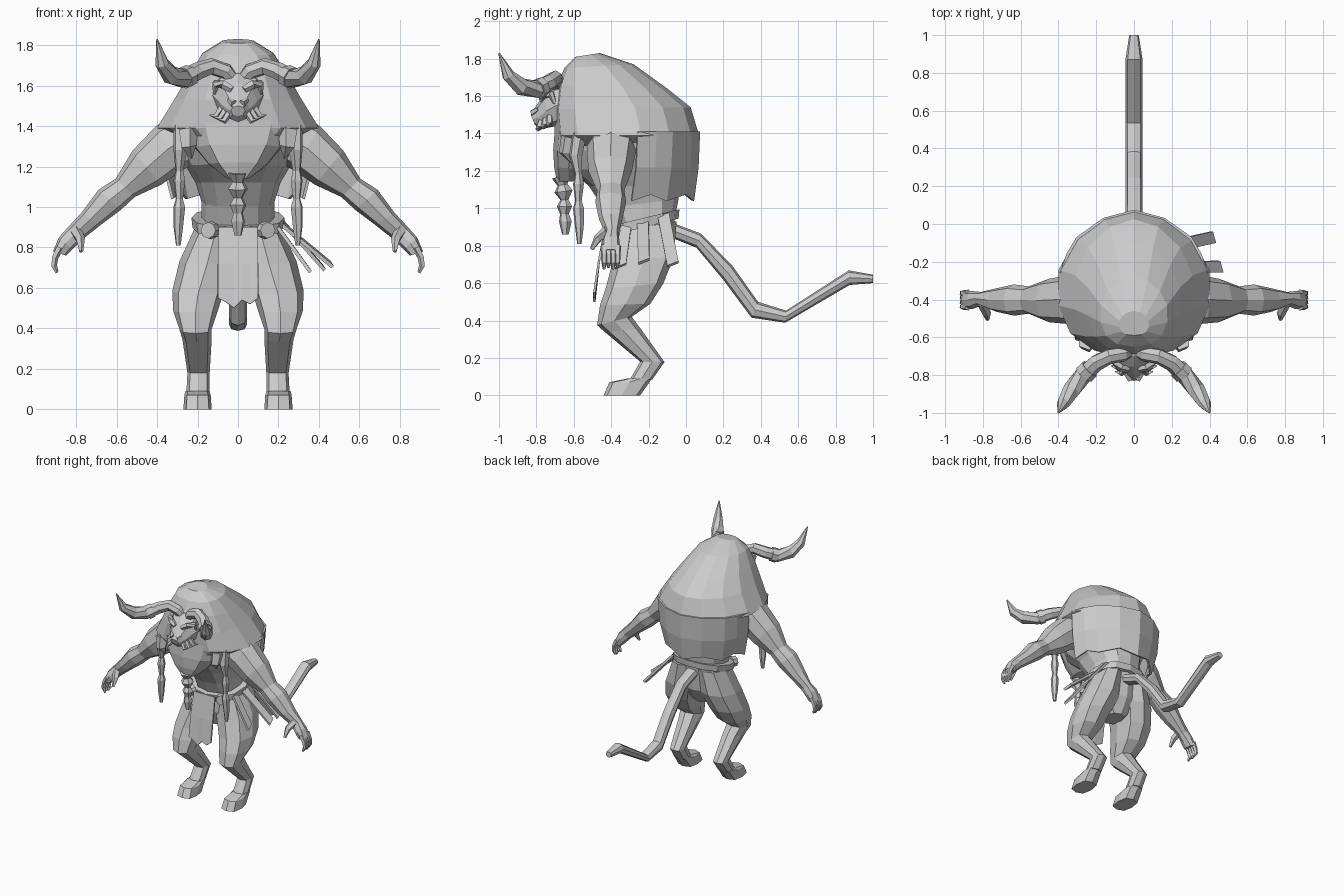
import bpy, bmesh, math
from mathutils import Vector as V


def finish(name, bm, mirror=False, thick=0):
    bmesh.ops.recalc_face_normals(bm, faces=bm.faces)
    me = bpy.data.meshes.new(name)
    bm.to_mesh(me)
    bm.free()
    ob = bpy.data.objects.new(name, me)
    bpy.context.collection.objects.link(ob)
    if thick:
        m = ob.modifiers.new("thickness", 'SOLIDIFY')
        m.thickness, m.offset = thick, 0
    if mirror:
        ob.modifiers.new("mirror", 'MIRROR')
    return ob


def loft(name, rings, n=8, p=0.85, mirror=False, p_back=None):
    """Skin closed rings given as (centre, half axis u, half axis v)."""
    bm = bmesh.new()
    loops = []
    for c, u, v in rings:
        loop = []
        for i in range(n):
            s, k = math.sin(2 * math.pi * i / n), math.cos(2 * math.pi * i / n)
            e = p_back if p_back and k > 0 else p
            s, k = [math.copysign(abs(q) ** e, q) if abs(q) > 1e-6 else 0 for q in (s, k)]
            loop.append(bm.verts.new(c + u * s + v * k))
        loops.append(loop)
    for a, b in zip(loops, loops[1:]):
        for i in range(n):
            j = (i + 1) % n
            bm.faces.new((a[i], a[j], b[j], b[i]))
    bm.faces.new(loops[0])
    bm.faces.new(loops[-1])
    return finish(name, bm, mirror)


def side_loft(name, secs, n=8, p=0.85, mirror=False, p_back=None):
    """Sections (x0, x1, front y, front z, back y, back z)."""
    rings = []
    for x0, x1, ya, za, yb, zb in secs:
        rings.append((V(((x0 + x1) / 2, (ya + yb) / 2, (za + zb) / 2)),
                      V(((x1 - x0) / 2, 0, 0)), V((0, (yb - ya) / 2, (zb - za) / 2))))
    return loft(name, rings, n, p, mirror, p_back)


def body(name, secs, n=8, p=0.85, p_back=None):
    """Symmetric sections (half width, front y, front z, back y, back z)."""
    return side_loft(name, [(-s[0], *s) for s in secs], n, p, False, p_back)


def tube(name, pts, n=6, mirror=True):
    """Tapered tube through (x, y, z, radius)."""
    P = [V(q[:3]) for q in pts]
    rings = []
    for i, q in enumerate(pts):
        t = (P[min(i + 1, len(P) - 1)] - P[max(i - 1, 0)]).normalized()
        u = t.cross(V((0.25, 1, 0.15))).normalized()
        rings.append((P[i], u * q[3], t.cross(u) * q[3]))
    return loft(name, rings, n, 1, mirror)


def sheet(name, rows, thick, mirror=False):
    bm = bmesh.new()
    g = [[bm.verts.new(q) for q in r] for r in rows]
    for a, b in zip(g, g[1:]):
        for i in range(len(a) - 1):
            bm.faces.new((a[i], a[i + 1], b[i + 1], b[i]))
    return finish(name, bm, mirror, thick)


# torso and pelvis
body("torso", [(.18, -.37, .86, -.06, .95), (.18, -.44, 1.0, -.04, 1.05),
               (.21, -.52, 1.12, -.04, 1.12), (.26, -.63, 1.21, -.03, 1.2),
               (.31, -.66, 1.31, 0, 1.3), (.33, -.66, 1.42, .02, 1.38)], 12)
body("pelvis", [(.2, -.38, .89, -.06, .95), (.18, -.38, .74, -.08, .74), (.07, -.33, .62, -.15, .62)])

# fur mantle over the hunched back
body("fur_mantle", [(.08, -.59, 1.81, -.46, 1.83), (.18, -.65, 1.75, -.28, 1.77),
                    (.25, -.69, 1.66, -.10, 1.64), (.32, -.71, 1.53, .025, 1.54),
                    (.41, -.70, 1.39, .07, 1.39), (.31, -.68, 1.33, .03, 1.36)], 14, 0.8, 1.1)

# fur hanging down the back with a ragged hem
rows = []
for k, z in ((1.0, 1.41), (.96, 1.22), (.84, 1.04)):
    half = [(.385, -.26), (.35, -.16), (.30, -.075), (.16, .025), (0, .068)]
    full = half + [(-x, y) for x, y in half[-2::-1]]
    rows.append([(x * k, y - (1 - k) * .2, z + (.035 * (i % 2) if z < 1.1 else 0))
                 for i, (x, y) in enumerate(full)])
sheet("back_fur", rows, .015)

# chest fur, narrowing to the beard
body("chest_fur", [(.27, -.70, 1.44, -.4, 1.44), (.22, -.71, 1.31, -.42, 1.27), (.15, -.705, 1.22, -.46, 1.2),
                   (.06, -.69, 1.14, -.5, 1.15)], 10)
tube("fur_lock", [(.25, -.62, 1.38, .05), (.245, -.64, 1.30, .04), (.23, -.61, 1.24, .004)], 5)

# head with long muzzle
body("head", [(.13, -.6, 1.68, -.6, 1.44), (.125, -.70, 1.66, -.69, 1.44),
              (.095, -.755, 1.61, -.74, 1.43), (.055, -.80, 1.55, -.78, 1.42), (.035, -.83, 1.50, -.81, 1.45)])
tube("brow", [(.03, -.77, 1.58, .018), (.07, -.76, 1.605, .022), (.11, -.72, 1.61, .02), (.115, -.70, 1.56, .01)], 5)
tube("nostril", [(.02, -.82, 1.51, .02), (.045, -.79, 1.53, .012)], 5)
for i in range(3):
    x, z = .04 + .02 * i, 1.47 + .01 * i
    tube(f"whisker_{i}", [(x, -.77 + .02 * i, z, .02), (x + .03, -.79 + .03 * i, z - .045, .016),
                          (x + .06, -.78 + .03 * i, z - .035, .003)], 5)

# horns
tube("horn", [(.02, -.67, 1.62, .035), (.06, -.69, 1.67, .04), (.13, -.70, 1.695, .042),
              (.20, -.735, 1.67, .045), (.27, -.80, 1.635, .048), (.33, -.88, 1.65, .048),
              (.375, -.95, 1.71, .035), (.40, -1.0, 1.83, .004)], 7)
tube("horn_band", [(.235, -.765, 1.652, .054), (.265, -.795, 1.637, .056)], 7)

# braids: side pair and the beard
tube("side_braid", [(.28, -.57, 1.40, .042), (.285, -.59, 1.28, .035), (.29, -.575, 1.18, .02), (.29, -.575, 1.13, .03),
                    (.29, -.575, 1.04, .018), (.29, -.575, 1.00, .03), (.295, -.57, .90, .024), (.295, -.57, .81, .012)])
tube("beard_braid", [(0, -.67, 1.17, .05), (0, -.66, 1.125, .028), (0, -.655, 1.09, .05), (0, -.65, 1.045, .022),
                     (0, -.65, 1.01, .042), (0, -.65, .97, .024), (0, -.645, .93, .035), (0, -.645, .86, .018)], 6, False)

# arms: sections (top x, top z, bottom x, bottom z, front y, back y)
arm = [(.26, 1.48, .20, 1.22, -.53, -.27), (.405, 1.40, .28, 1.18, -.53, -.27),
       (.52, 1.28, .38, 1.11, -.52, -.29), (.605, 1.14, .51, 1.05, -.475, -.33),
       (.69, 1.085, .58, .985, -.485, -.32), (.775, .97, .68, .91, -.465, -.34),
       (.845, .895, .775, .835, -.43, -.36), (.885, .85, .82, .79, -.45, -.355), (.915, .78, .85, .76, -.45, -.355)]
loft("arm", [(V(((a + c) / 2, (e + f) / 2, (b + d) / 2)), V((0, (f - e) / 2, 0)),
              V(((a - c) / 2, 0, (b - d) / 2))) for a, b, c, d, e, f in arm], 8, .85, True)
for i in range(4):
    y = -.438 + .024 * i
    tube(f"finger_{i}", [(.88, y, .80, .02), (.905, y, .75, .017), (.91, y, .71, .015), (.895, y, .675 + .008 * (i % 2), .008)], 5)
tube("thumb", [(.80, -.42, .88, .03), (.78, -.47, .84, .024), (.775, -.505, .78, .01)], 5)

# legs and hooves
side_loft("leg", [(.01, .21, -.36, .88, -.05, .93), (.015, .29, -.39, .72, -.065, .74),
                  (.07, .325, -.43, .57, -.12, .60), (.10, .32, -.46, .48, -.19, .49),
                  (.13, .29, -.475, .375, -.29, .42), (.13, .275, -.43, .335, -.245, .36),
                  (.14, .25, -.245, .18, -.115, .178), (.14, .255, -.30, .085, -.18, .085)], 8, .8, True)
side_loft("hoof", [(.14, .26, -.31, .09, -.185, .09), (.135, .265, -.41, .07, -.195, .07),
                   (.13, .27, -.44, 0, -.245, 0)], 8, .65, True)

# tail
body("tail", [(.05, -.12, .94, -.12, .86), (.045, .08, .865, .055, .79), (.045, .25, .69, .20, .617),
              (.045, .385, .50, .35, .415), (.045, .535, .453, .53, .388), (.045, .87, .668, .875, .59),
              (.025, 1.0, .645, 1.0, .60)], 8)

# belt with round buckles
body("belt", [(.225, -.42, .85, -.04, .945), (.23, -.425, .90, -.035, .995)], 12)
for s in (-1, 1):
    bm = bmesh.new()
    bmesh.ops.create_cone(bm, cap_ends=True, segments=8, radius1=.045, radius2=.04, depth=.04)
    ob = finish("buckle", bm)
    ob.location = (s * .14, -.41, .885)
    ob.rotation_euler = (math.pi / 2, 0, s * .4)

# loincloth with torn edge
xs = (-.1, -.06, -.02, .02, .06, .1)
hem = (.55, .53, .50, .54, .52, .55)
sheet("loincloth", [[(x * .95, -.43, .90) for x in xs], [(x, -.465, .72) for x in xs],
                    [(x, -.49, h) for x, h in zip(xs, hem)]], .012)

# flat straps flaring from the hip
for i, (a, b) in enumerate((((.19, -.32, .91), (.35, -.35, .69)), ((.20, -.23, .93), (.46, -.225, .715)),
                            ((.19, -.12, .96), (.42, -.07, .70)))):
    a, b, w = V(a), V(b), V((-.008, .03, .012))
    sheet(f"hip_strap_{i}", [[a - w, a + w], [b - w, b + w]], .018)
